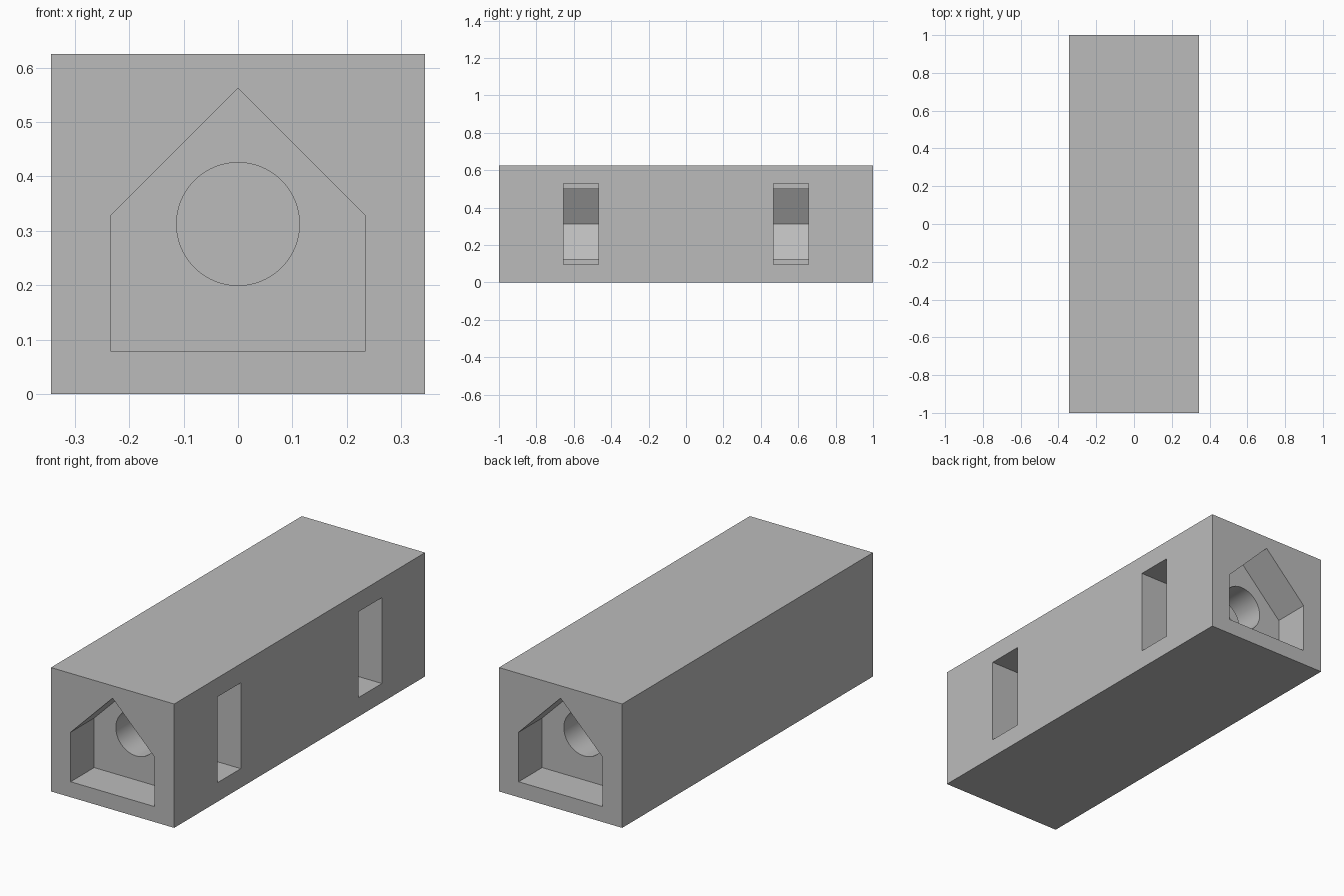
import bpy, bmesh, math

old = bpy.data.objects.get("Cube")
if old:
    bpy.data.objects.remove(old, do_unlink=True)

grey = bpy.data.materials.new("plain grey")
grey.use_nodes = True
colour = (0.5, 0.5, 0.5, 1)
grey.diffuse_color = colour
grey.node_tree.nodes["Principled BSDF"].inputs["Base Color"].default_value = colour

HALF_W, HEIGHT = 0.344, 0.625
MID = HEIGHT / 2


def prism(name, profile, y0, y1):
    """Extrude an (x, z) profile along y."""
    bm = bmesh.new()
    face = bm.faces.new([bm.verts.new((x, y0, z)) for x, z in profile])
    grown = bmesh.ops.extrude_face_region(bm, geom=[face])["geom"]
    moved = [v for v in grown if isinstance(v, bmesh.types.BMVert)]
    bmesh.ops.translate(bm, verts=moved, vec=(0, y1 - y0, 0))
    bmesh.ops.recalc_face_normals(bm, faces=bm.faces)
    mesh = bpy.data.meshes.new(name)
    bm.to_mesh(mesh)
    bm.free()
    mesh.materials.append(grey)
    obj = bpy.data.objects.new(name, mesh)
    bpy.context.collection.objects.link(obj)
    return obj


# Main block
block = prism("connector_block", [(-HALF_W, 0), (HALF_W, 0), (HALF_W, HEIGHT), (-HALF_W, HEIGHT)], -1, 1)

# Cutter profiles: gabled end pocket, round bore, hexagonal nut trap open to +x
gable = [(-0.234, 0.078), (0.234, 0.078), (0.234, 0.328), (0, 0.5625), (-0.234, 0.328)]
bore = [(0.113 * math.cos(math.tau * i / 96), MID + 0.113 * math.sin(math.tau * i / 96)) for i in range(96)]
R = 0.2165
flat = R * math.sqrt(3) / 2
trap = [(0.5, MID - R), (0.5, MID + R), (0, MID + R), (0, MID + flat), (-R / 2, MID + flat),
        (-R, MID), (-R / 2, MID - flat), (0, MID - flat), (0, MID - R)]

# Cut both ends alike
cutters = []
for side, end in ((-1, "front"), (1, "back")):
    for part, profile, inner, outer in (("pocket", gable, 0.8125, 1.1),
                                        ("nut_slot", trap, 0.469, 0.656),
                                        ("bore", bore, 0.56, 0.9)):
        cutter = prism(f"{end}_{part}_cutter", profile, side * inner, side * outer)
        cutter.hide_render = True
        cutters.append(cutter)
        mod = block.modifiers.new(f"{end} {part}", "BOOLEAN")
        mod.operation = "DIFFERENCE"
        mod.solver = "EXACT"
        mod.object = cutter

# Bake the cuts and drop the cutters
bpy.context.view_layer.update()
graph = bpy.context.evaluated_depsgraph_get()
cut_mesh = bpy.data.meshes.new_from_object(block.evaluated_get(graph))
block.modifiers.clear()
block.data = cut_mesh
for cutter in cutters:
    bpy.data.objects.remove(cutter, do_unlink=True)

# Smooth bores, crisp edges elsewhere
for obj in bpy.context.selected_objects:
    obj.select_set(False)
block.select_set(True)
bpy.context.view_layer.objects.active = block
bpy.ops.object.shade_smooth_by_angle(angle=math.radians(30))
